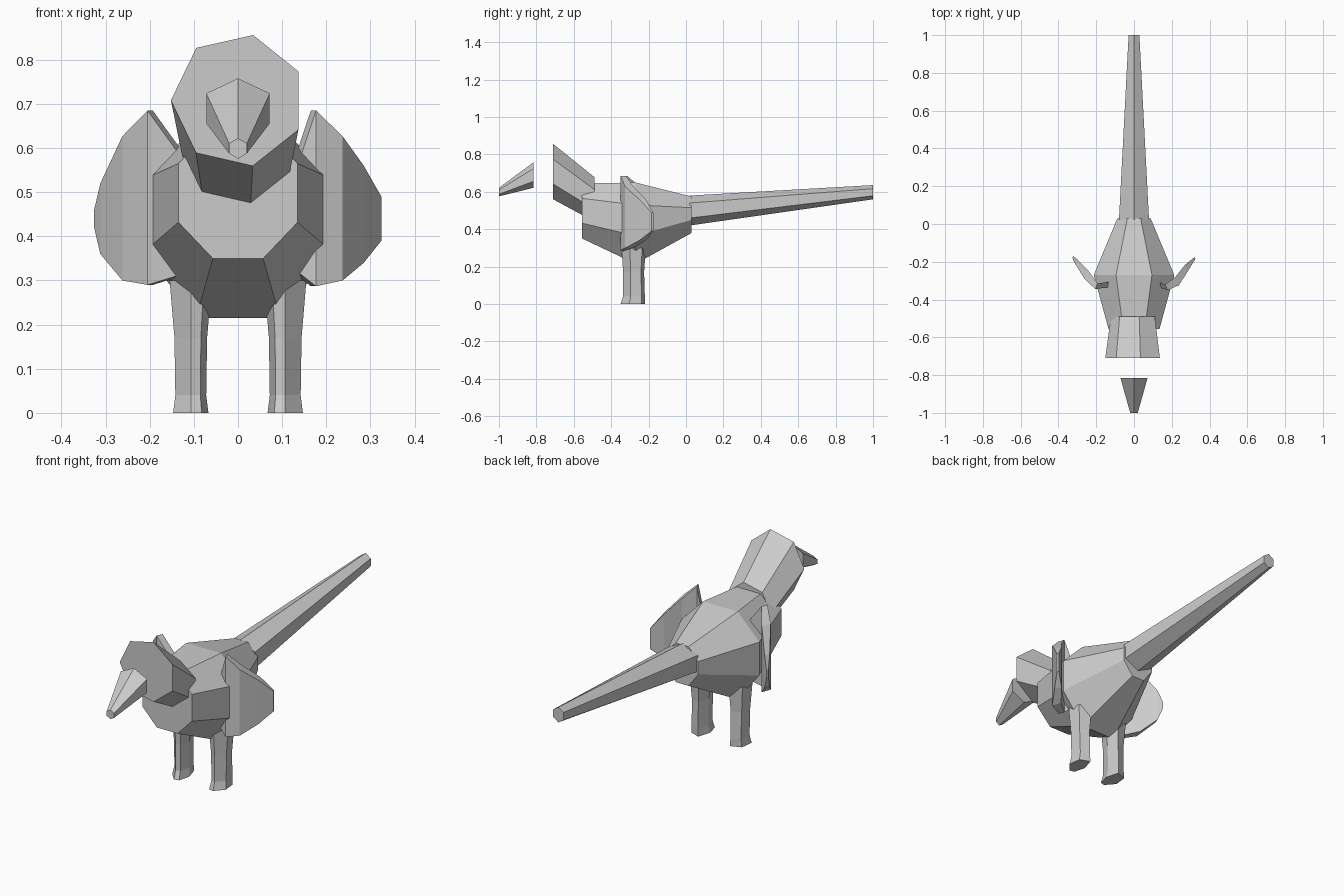
import bpy, bmesh
from math import sin, cos, radians
from mathutils import Vector

cube = bpy.data.objects.get("Cube")
if cube:
    bpy.data.objects.remove(cube, do_unlink=True)

grey = bpy.data.materials.new("plain_grey")
grey.use_nodes = True
COLOUR = (0.6, 0.6, 0.6, 1)
grey.diffuse_color = COLOUR
grey.node_tree.nodes["Principled BSDF"].inputs["Base Color"].default_value = COLOUR


def loft(name, rings):
    """Skin a list of equal-sized rings into a closed flat-shaded solid."""
    bm = bmesh.new()
    loops = [[bm.verts.new(Vector(p)) for p in ring] for ring in rings]
    n = len(loops[0])
    for a, b in zip(loops, loops[1:]):
        for i in range(n):
            j = (i + 1) % n
            bm.faces.new((a[i], a[j], b[j], b[i]))
    bm.faces.new(loops[0])
    bm.faces.new(loops[-1])
    bmesh.ops.recalc_face_normals(bm, faces=bm.faces)
    mesh = bpy.data.meshes.new(name)
    bm.to_mesh(mesh)
    bm.free()
    mesh.materials.append(grey)
    obj = bpy.data.objects.new(name, mesh)
    bpy.context.collection.objects.link(obj)
    return obj


def ring(y, z, rx, rz, sides, start):
    """Regular polygon facing along y, scaled to its radii."""
    angles = [radians(start + 360 * i / sides) for i in range(sides)]
    return [(rx * cos(a), y, z + rz * sin(a)) for a in angles]


def body_ring(y, half, flat, bottom, low, high, top):
    """Eight-sided body section with flat top, bottom and flanks."""
    right = [(flat, bottom), (half, low), (half, high), (flat, top)]
    left = [(-x, z) for x, z in reversed(right)]
    return [(x, y, z) for x, z in right + left]


# Body: chest, widest section, rump
loft("body", [
    body_ring(-0.555, 0.135, 0.057, 0.35, 0.432, 0.565, 0.645),
    body_ring(-0.27, 0.213, 0.095, 0.215, 0.365, 0.53, 0.65),
    body_ring(0.03, 0.088, 0.035, 0.38, 0.45, 0.515, 0.575),
])

# Tail, head and beak are tapered prisms
loft("tail", [ring(0.02, 0.5, 0.092, 0.08, 6, 30),
              ring(1.0, 0.598, 0.033, 0.038, 6, 30)])
loft("head", [ring(-0.71, 0.708, 0.152, 0.152, 7, 77),
              ring(-0.49, 0.56, 0.122, 0.122, 7, 77)])
loft("beak", [ring(-0.815, 0.69, 0.083, 0.068, 6, 30),
              ring(-1.0, 0.599, 0.023, 0.023, 6, 30)])

# Legs: outline has outer side at negative x, stretched per height
LEG_OUTLINE = [(-1, -0.3), (0, -1), (0.62, -0.9), (1, 0), (0.5, 1), (-0.8, 0.7)]
LEG_LEVELS = [(0, 0.04, -0.285, 0.065), (0.04, 0.035, -0.278, 0.058),
              (0.17, 0.037, -0.28, 0.056), (0.3, 0.048, -0.28, 0.065)]
for name, side in (("left_leg", 1), ("right_leg", -1)):
    loft(name, [[(side * (0.107 - rx * u), y + ry * v, z) for u, v in LEG_OUTLINE]
                for z, rx, y, ry in LEG_LEVELS])

# Wings: thin swept plates, stations of x, y, low z, high z, thickness
LEFT_WING = [(0.135, -0.335, 0.32, 0.56, 0.03), (0.177, -0.35, 0.287, 0.685, 0.03),
             (0.237, -0.325, 0.30, 0.627, 0.045), (0.285, -0.25, 0.34, 0.56, 0.035),
             (0.325, -0.185, 0.39, 0.49, 0.01)]
RIGHT_WING = [(0.14, -0.335, 0.31, 0.595, 0.03), (0.205, -0.345, 0.29, 0.685, 0.03),
              (0.262, -0.29, 0.30, 0.627, 0.045), (0.312, -0.21, 0.36, 0.52, 0.025),
              (0.326, -0.18, 0.42, 0.46, 0.01)]
for name, side, stations in (("left_wing", 1, LEFT_WING), ("right_wing", -1, RIGHT_WING)):
    rings = []
    for x, y, low, high, t in stations:
        back = x - t * 0.4
        rings.append([(side * x, y, low), (side * x, y, high),
                      (side * back, y + t, high), (side * back, y + t, low)])
    loft(name, rings)
